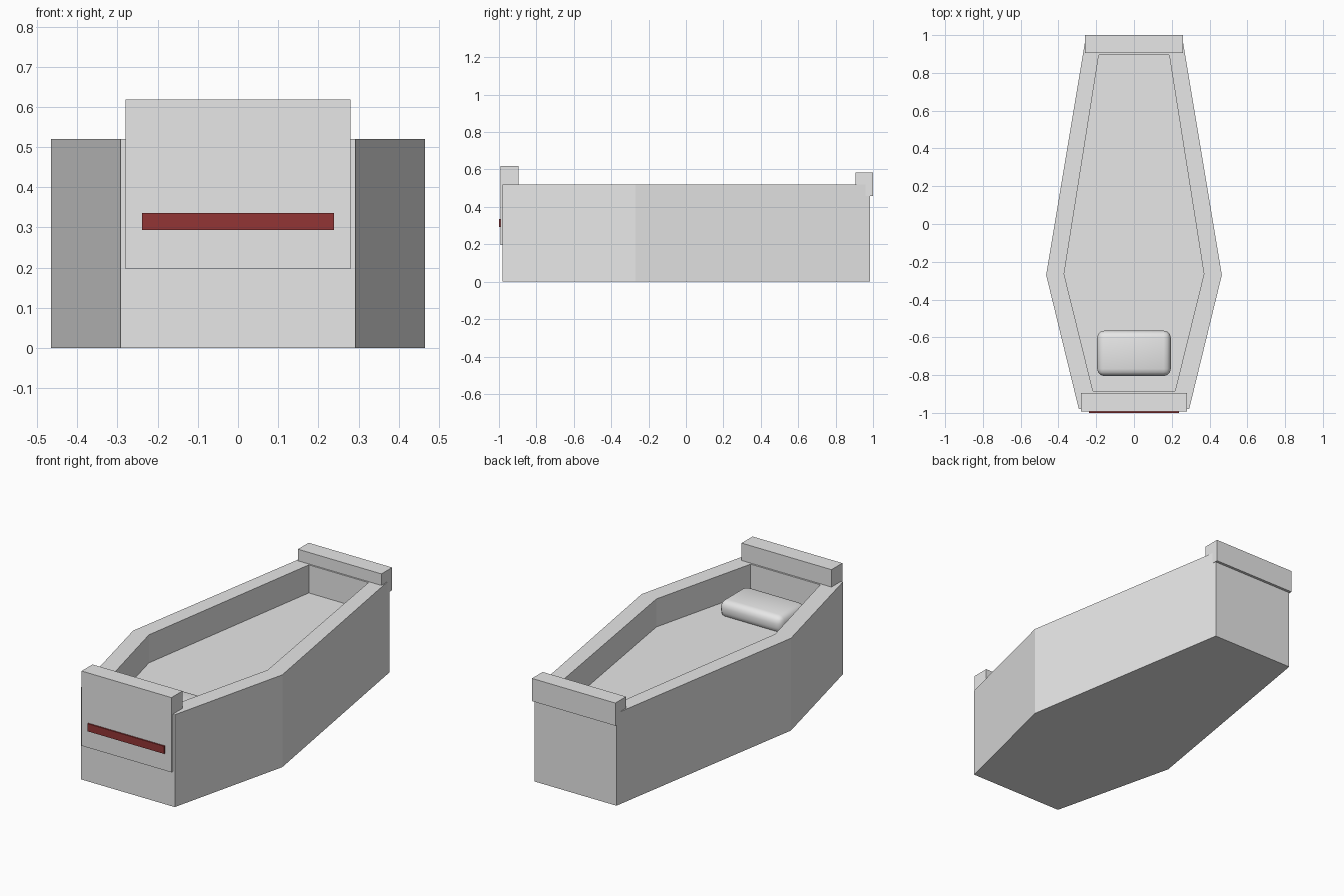
import bpy, bmesh

if "Cube" in bpy.data.objects:
    bpy.data.objects.remove(bpy.data.objects["Cube"])


def material(name, rgb):
    m = bpy.data.materials.new(name)
    m.diffuse_color = (*rgb, 1)
    m.use_nodes = True
    m.node_tree.nodes["Principled BSDF"].inputs["Base Color"].default_value = m.diffuse_color
    return m


grey = material("pale_grey", (0.8, 0.8, 0.8))
red = material("dark_red", (0.29, 0.035, 0.035))


def add(name, bm, mat):
    bmesh.ops.recalc_face_normals(bm, faces=bm.faces)
    me = bpy.data.meshes.new(name)
    bm.to_mesh(me)
    bm.free()
    me.materials.append(mat)
    ob = bpy.data.objects.new(name, me)
    bpy.context.collection.objects.link(ob)
    return ob


def box(name, lo, hi, mat):
    bm = bmesh.new()
    bmesh.ops.create_cube(bm, size=1)
    for v in bm.verts:
        v.co = [(lo[i] + hi[i]) / 2 + v.co[i] * (hi[i] - lo[i]) for i in range(3)]
    return add(name, bm, mat)


# Hexagonal hollow body: outer wall, rim, inner wall and floor as stacked loops
outer = [(0.292, -0.98), (0.465, -0.27), (0.256, 0.985)]
inner = [(0.217, -0.885), (0.37, -0.265), (0.186, 0.896)]
bm = bmesh.new()
loops = []
for half, z in ((outer, 0), (outer, 0.52), (inner, 0.52), (inner, 0.362)):
    ring = half + [(-x, y) for x, y in reversed(half)]
    loops.append([bm.verts.new((x, y, z)) for x, y in ring])
for a, b in zip(loops, loops[1:]):
    for i in range(6):
        j = (i + 1) % 6
        bm.faces.new((a[i], a[j], b[j], b[i]))
bm.faces.new(loops[0])
bm.faces.new(loops[-1])
add("body", bm, grey)

# End boards and painted stripe
box("front_board", (-0.28, -0.992, 0.197), (0.28, -0.895, 0.618), grey)
box("back_board", (-0.26, 0.905, 0.457), (0.26, 1.0, 0.585), grey)
box("front_stripe", (-0.239, -1.0, 0.293), (0.239, -0.991, 0.336), red)

# Soft pillow resting on the floor
pillow = box("pillow", (-0.195, -0.805, 0.345), (0.195, -0.565, 0.445), grey)
bev = pillow.modifiers.new("round", "BEVEL")
bev.width = 0.038
bev.segments = 3
for p in pillow.data.polygons:
    p.use_smooth = True
